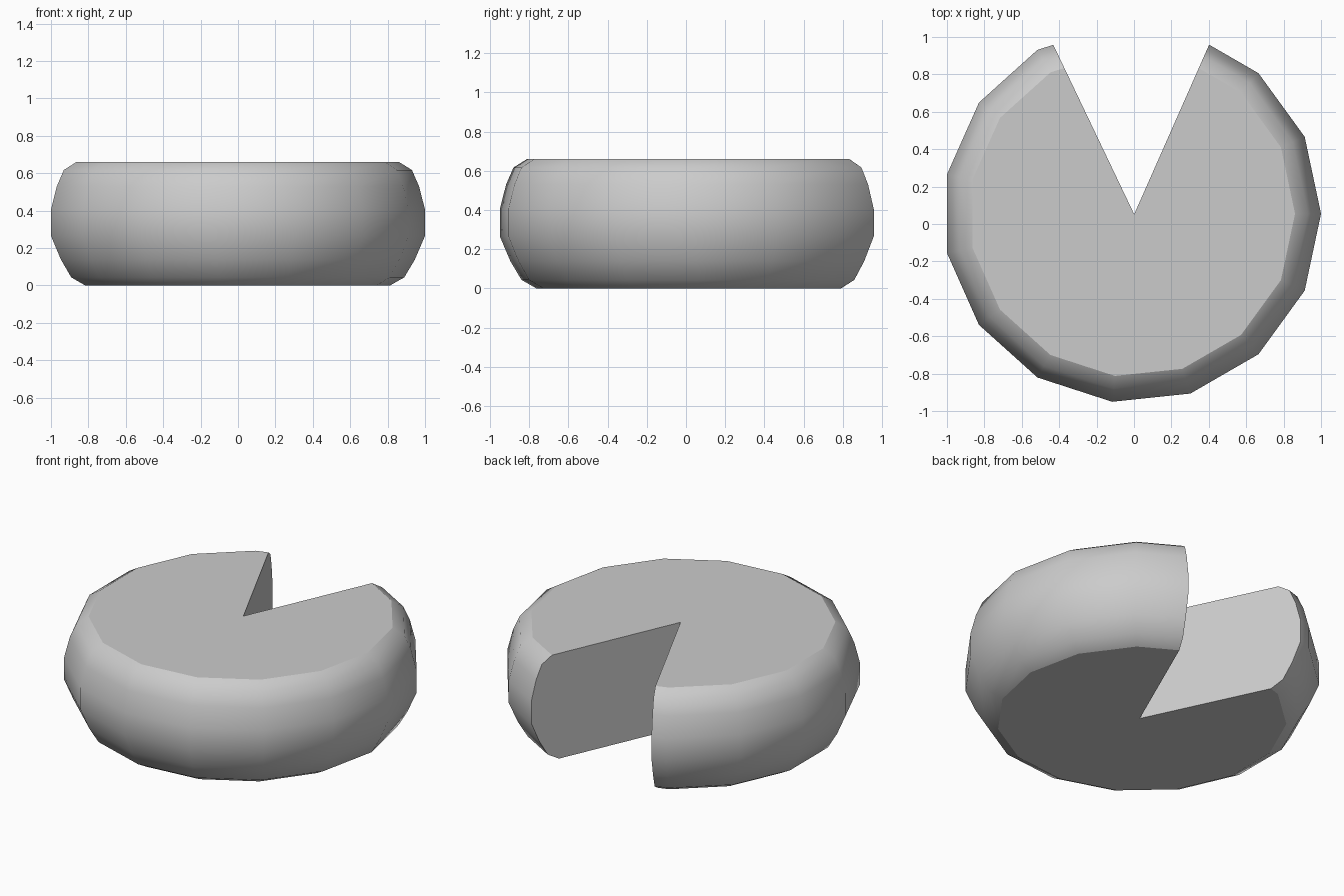
import bpy, bmesh, math

if "Cube" in bpy.data.objects:
    bpy.data.objects.remove(bpy.data.objects["Cube"])

SIDES = 15
CX, CY = -0.011, 0.055
# (radius, height) of the bulging rind, bottom to top
PROFILE = [(0.824, 0.0), (0.90, 0.043), (0.957, 0.139), (1.011, 0.265),
           (1.011, 0.405), (0.979, 0.53), (0.941, 0.617), (0.872, 0.66)]


def make_object(name, rings):
    """Closed solid from stacked rings of equal vertex count."""
    bm = bmesh.new()
    loops = [[bm.verts.new(p) for p in ring] for ring in rings]
    n = len(loops[0])
    for a, b in zip(loops, loops[1:]):
        for i in range(n):
            j = (i + 1) % n
            bm.faces.new((a[i], a[j], b[j], b[i]))
    bm.faces.new(loops[0][::-1])
    bm.faces.new(loops[-1])
    bmesh.ops.recalc_face_normals(bm, faces=bm.faces)
    mesh = bpy.data.meshes.new(name)
    bm.to_mesh(mesh)
    bm.free()
    obj = bpy.data.objects.new(name, mesh)
    bpy.context.collection.objects.link(obj)
    return obj


# Round wheel with a 15-sided rind
step = 2 * math.pi / SIDES
wheel = make_object("cheese_wheel", [
    [(CX + r * math.cos(i * step), CY + r * math.sin(i * step), z)
     for i in range(SIDES)] for r, z in PROFILE])

# Wedge-shaped slice taken out of the back
apex = (0.001, 0.052)
wedge = [apex, (apex[0] + 0.399 * 1.5, apex[1] + 0.903 * 1.5),
         (apex[0] - 0.432 * 1.5, apex[1] + 0.905 * 1.5)]
cutter = make_object("slice_cutter", [[(x, y, z) for x, y in wedge] for z in (-0.5, 1.2)])
cutter.hide_render = True

mod = wheel.modifiers.new("slice", 'BOOLEAN')
mod.operation = 'DIFFERENCE'
mod.solver = 'EXACT'
mod.object = cutter
bpy.ops.object.select_all(action='DESELECT')
wheel.select_set(True)
bpy.context.view_layer.objects.active = wheel
bpy.ops.object.modifier_apply(modifier=mod.name)
bpy.data.objects.remove(cutter)

# Smooth rind, flat top, bottom and cut faces
bpy.ops.object.shade_smooth_by_angle(angle=math.radians(40))
for f in wheel.data.polygons:
    if abs(f.normal.z) > 0.99:
        f.use_smooth = False
